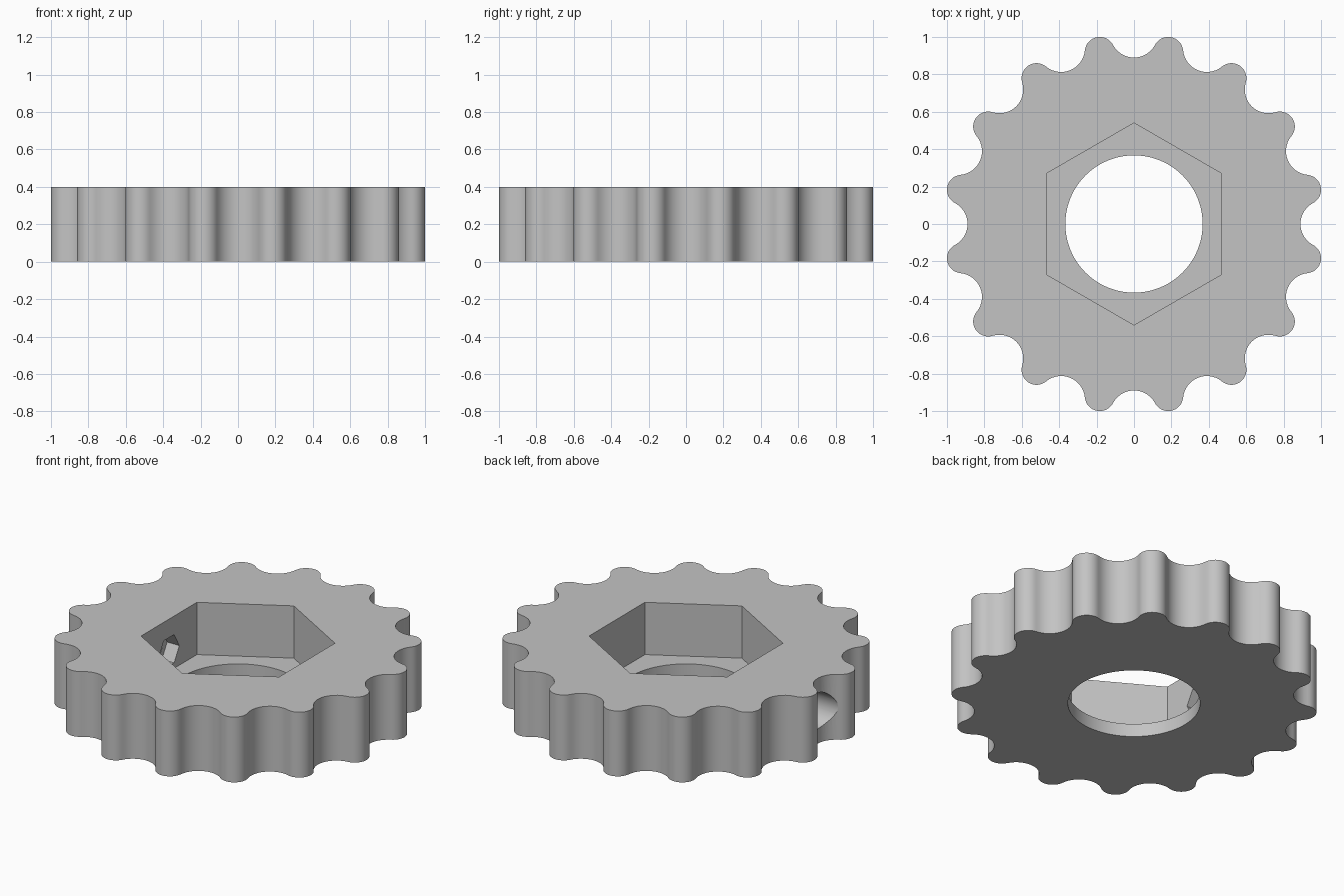
import bpy, bmesh, math
from mathutils import Vector, Matrix

cube = bpy.data.objects.get("Cube")
if cube:
    bpy.data.objects.remove(cube, do_unlink=True)

TEETH, HEIGHT = 16, 0.4
LOBE_R, LOBE_DIST = 0.08, 0.938      # rounded grip lobes
NOTCH_R, NOTCH_DIST = 0.127, 1.017   # scallops between them

grey = bpy.data.materials.new("plain grey")
grey.use_nodes = True
colour = (0.55, 0.55, 0.55, 1)
grey.diffuse_color = colour
grey.node_tree.nodes["Principled BSDF"].inputs["Base Color"].default_value = colour


def polar(radius, angle):
    return Vector((radius * math.cos(angle), radius * math.sin(angle)))


def arc(centre, radius, start, end, steps):
    return [centre + polar(radius, start + (end - start) * i / steps)
            for i in range(steps + 1)]


def prism(name, points, z0, z1):
    """Extrude a closed outline from z0 to z1."""
    bm = bmesh.new()
    face = bm.faces.new([bm.verts.new((p.x, p.y, z0)) for p in points])
    grown = bmesh.ops.extrude_face_region(bm, geom=[face])["geom"]
    tops = [v for v in grown if isinstance(v, bmesh.types.BMVert)]
    bmesh.ops.translate(bm, verts=tops, vec=(0, 0, z1 - z0))
    bmesh.ops.recalc_face_normals(bm, faces=bm.faces)
    mesh = bpy.data.meshes.new(name)
    bm.to_mesh(mesh)
    bm.free()
    obj = bpy.data.objects.new(name, mesh)
    bpy.context.collection.objects.link(obj)
    mesh.materials.append(grey)
    return obj


def ring(radius, sides, turn=0.0):
    return [polar(radius, turn + math.tau * i / sides) for i in range(sides)]


def cut(target, cutter):
    """Subtract a cutter, then discard it."""
    cutter.hide_render = True
    mod = target.modifiers.new("cut", "BOOLEAN")
    mod.operation, mod.solver, mod.object = "DIFFERENCE", "EXACT", cutter
    bpy.context.view_layer.objects.active = target
    bpy.ops.object.modifier_apply(modifier=mod.name)
    bpy.data.objects.remove(cutter, do_unlink=True)


# Scalloped outline: tangent notch and lobe arcs
step = math.tau / TEETH
lobe_centre = polar(LOBE_DIST, step / 2)
to_lobe = lobe_centre - Vector((NOTCH_DIST, 0))
contact = math.atan2(to_lobe.y, to_lobe.x)
swing = math.pi - contact
lobe_half = math.pi - swing - step / 2 + math.pi
lobe_half = lobe_half % math.tau
outline = []
for k in range(TEETH):
    a = k * step
    notch = arc(polar(NOTCH_DIST, a), NOTCH_R, a + math.pi + swing, a + math.pi - swing, 14)
    mid = a + step / 2
    half = math.pi - (mid - (a + contact)) - math.pi
    half = abs((a + contact + math.pi) - mid - math.tau)
    lobe = arc(polar(LOBE_DIST, mid), LOBE_R, mid - half, mid + half, 16)
    outline += notch + lobe[1:-1]

knob = prism("scalloped_knob", outline, 0, HEIGHT)

# Hexagonal pocket and round centre hole
cut(knob, prism("hex_pocket", ring(0.54, 6, math.pi / 2), 0.08, HEIGHT + 0.1))
cut(knob, prism("centre_hole", ring(0.367, 96), -0.1, 0.2))

# Sideways screw passage: nut recess, shaft and head bore
sideways = Matrix.Translation((0, 0, HEIGHT / 2)) @ Matrix.Rotation(-math.pi / 2, 4, "Y")
for name, points, near, far in (
        ("nut_recess", ring(0.1, 6, math.pi / 2), 0.42, 0.55),
        ("screw_shaft", ring(0.053, 32), 0.43, 0.75),
        ("screw_head_bore", ring(0.11, 48), 0.7, 1.1)):
    tool = prism(name, points, near, far)
    tool.data.transform(sideways)
    cut(knob, tool)

# Smooth curves, crisp edges
bpy.ops.object.select_all(action="DESELECT")
knob.select_set(True)
bpy.context.view_layer.objects.active = knob
bpy.ops.object.shade_smooth_by_angle(angle=math.radians(30))
